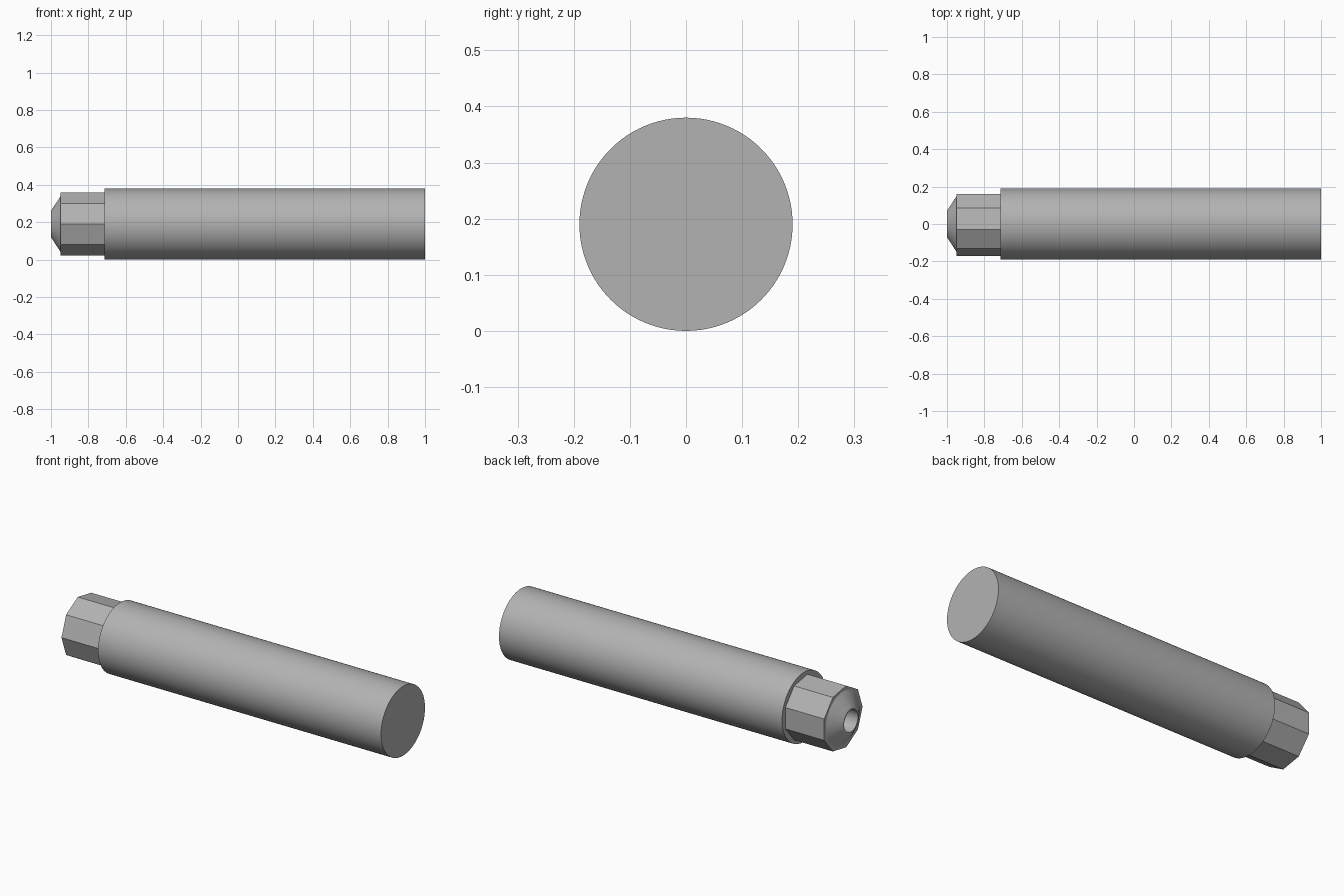
import bpy, bmesh
from math import cos, sin, pi, radians

cube = bpy.data.objects.get("Cube")
if cube:
    bpy.data.objects.remove(cube, do_unlink=True)

AXIS_Z = 0.19

grey = bpy.data.materials.new("plain grey")
grey.use_nodes = True
grey.diffuse_color = (0.45, 0.45, 0.45, 1)
grey.node_tree.nodes["Principled BSDF"].inputs["Base Color"].default_value = (0.45, 0.45, 0.45, 1)


def lathe(name, rings, sides, cap_start=True, cap_end=True):
    """Skin rings of (x, radius) along the x axis."""
    bm = bmesh.new()
    loops = []
    for x, r in rings:
        loops.append([bm.verts.new((x, -r * cos(2 * pi * i / sides),
                                    AXIS_Z + r * sin(2 * pi * i / sides)))
                      for i in range(sides)])
    for a, b in zip(loops, loops[1:]):
        for i in range(sides):
            j = (i + 1) % sides
            bm.faces.new((a[i], a[j], b[j], b[i]))
    if cap_start:
        bm.faces.new(loops[0])
    if cap_end:
        bm.faces.new(loops[-1])
    bmesh.ops.recalc_face_normals(bm, faces=bm.faces[:])
    mesh = bpy.data.meshes.new(name)
    bm.to_mesh(mesh)
    bm.free()
    mesh.materials.append(grey)
    obj = bpy.data.objects.new(name, mesh)
    bpy.context.collection.objects.link(obj)
    return obj


def smooth(obj):
    bpy.ops.object.select_all(action='DESELECT')
    obj.select_set(True)
    bpy.context.view_layer.objects.active = obj
    bpy.ops.object.shade_smooth_by_angle(angle=radians(25))


# Long round barrel
smooth(lathe("barrel", [(-0.715, 0.19), (1.0, 0.19)], 96))

# Nine-sided collar, with its bore cut through the front face
collar = lathe("collar", [(-0.95, 0.171), (-0.715, 0.171)], 9)
cutter = lathe("bore_cutter", [(-1.05, 0.06), (-0.74, 0.06)], 64)
cutter.hide_render = True
cutter.hide_viewport = True
cut = collar.modifiers.new("bore", 'BOOLEAN')
cut.operation = 'DIFFERENCE'
cut.solver = 'EXACT'
cut.object = cutter

# Tapered nose around the open bore
smooth(lathe("nose", [(-0.95, 0.147), (-1.0, 0.07), (-1.0, 0.06), (-0.95, 0.06)],
             64, cap_start=False, cap_end=False))
